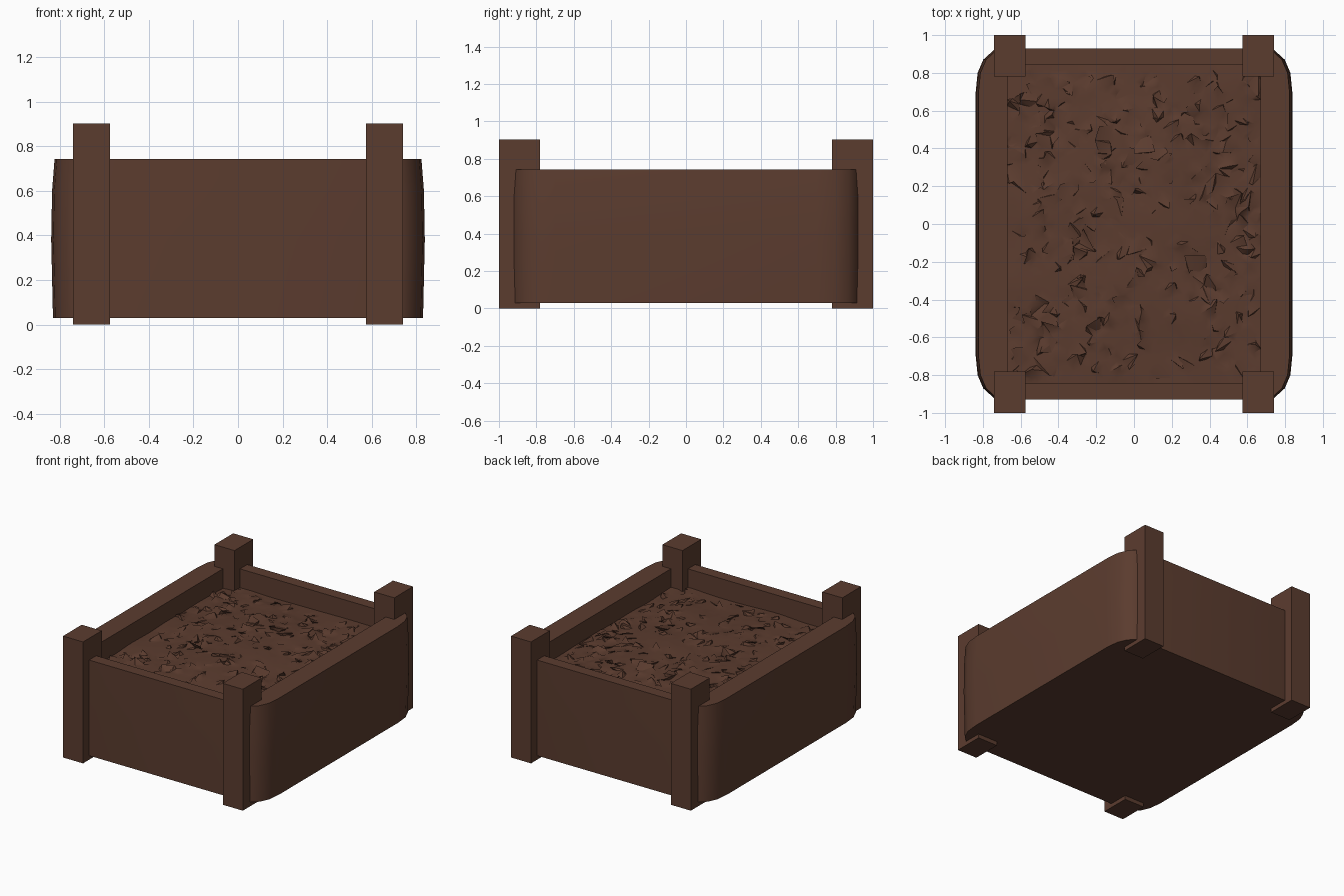
import bpy, bmesh, math, random
from mathutils import Vector, noise

random.seed(7)
cube = bpy.data.objects.get("Cube")
if cube:
    bpy.data.objects.remove(cube, do_unlink=True)

brown = bpy.data.materials.new("earth brown")
brown.use_nodes = True
color = (0.105, 0.045, 0.028, 1)
brown.diffuse_color = color
brown.node_tree.nodes["Principled BSDF"].inputs["Base Color"].default_value = color


def finish(name, bm, smooth=None):
    mesh = bpy.data.meshes.new(name)
    bm.to_mesh(mesh)
    bm.free()
    mesh.materials.append(brown)
    obj = bpy.data.objects.new(name, mesh)
    bpy.context.collection.objects.link(obj)
    if smooth:
        bpy.ops.object.select_all(action="DESELECT")
        obj.select_set(True)
        bpy.context.view_layer.objects.active = obj
        bpy.ops.object.shade_smooth_by_angle(angle=math.radians(smooth))


# Four corner posts
for side, sx in (("left", 1), ("right", -1)):
    for end, sy in (("front", -1), ("back", 1)):
        bm = bmesh.new()
        bmesh.ops.create_cube(bm, size=1)
        for v in bm.verts:
            v.co = (sx * 0.6575 + v.co.x * 0.165, sy * 0.89 + v.co.y * 0.22,
                    (v.co.z + 0.5) * 0.903)
        finish(f"{end}_{side}_post", bm)


# Rounded planter wall: stacked rings, the sides bulging at mid height
def outline(half_x, half_y):
    corner = [(half_x, half_y - 0.23), (half_x - 0.01, half_y - 0.13),
              (half_x - 0.04, half_y - 0.06), (half_x - 0.095, half_y - 0.01),
              (half_x - 0.16, half_y)]
    points = []
    for sx, sy in ((1, 1), (-1, 1), (-1, -1), (1, -1)):
        part = [(x * sx, y * sy) for x, y in corner]
        points += part if sx * sy > 0 else part[::-1]
    return points


def inner(points):
    return [(math.copysign(0.67, x), math.copysign(0.845, y)) for x, y in points]


base = outline(0.83, 0.928)
levels = [(base, 0.03), (outline(0.838, 0.93), 0.38), (outline(0.834, 0.93), 0.6),
          (outline(0.823, 0.93), 0.742), (inner(base), 0.742), (inner(base), 0.45)]
bm = bmesh.new()
rings = [[bm.verts.new((x, y, z)) for x, y in pts] for pts, z in levels]
count = len(base)
for low, high in zip(rings, rings[1:]):
    for i in range(count):
        j = (i + 1) % count
        bm.faces.new((low[i], low[j], high[j], high[i]))
bm.faces.new(rings[0])
bmesh.ops.remove_doubles(bm, verts=bm.verts, dist=0.0005)
bmesh.ops.recalc_face_normals(bm, faces=bm.faces)
finish("planter_wall", bm, 35)

# Soil: a slightly mounded bed with torn, folded clods
bm = bmesh.new()
bmesh.ops.create_grid(bm, x_segments=42, y_segments=54, size=1)
for v in bm.verts:
    u, w = v.co.x, v.co.y
    x, y = u * 0.672, w * 0.847
    height = 0.6 + 0.025 * (1 - u * u) * (1 - w * w)
    height += 0.015 * noise.noise(Vector((x * 3, y * 3, 0)))
    if max(abs(u), abs(w)) < 0.96:
        patch = noise.noise(Vector((x * 2.5, y * 2.5, 9)))
        torn = random.random() < 0.2 + 0.15 * patch
        reach = 0.055 if torn else 0.008
        x = max(-0.66, min(0.66, x + random.uniform(-reach, reach)))
        y = max(-0.835, min(0.835, y + random.uniform(-reach, reach)))
        if torn:
            height += random.uniform(-0.015, 0.03)
    v.co = (x, y, height)
bmesh.ops.triangulate(bm, faces=bm.faces)
finish("soil", bm, 40)
